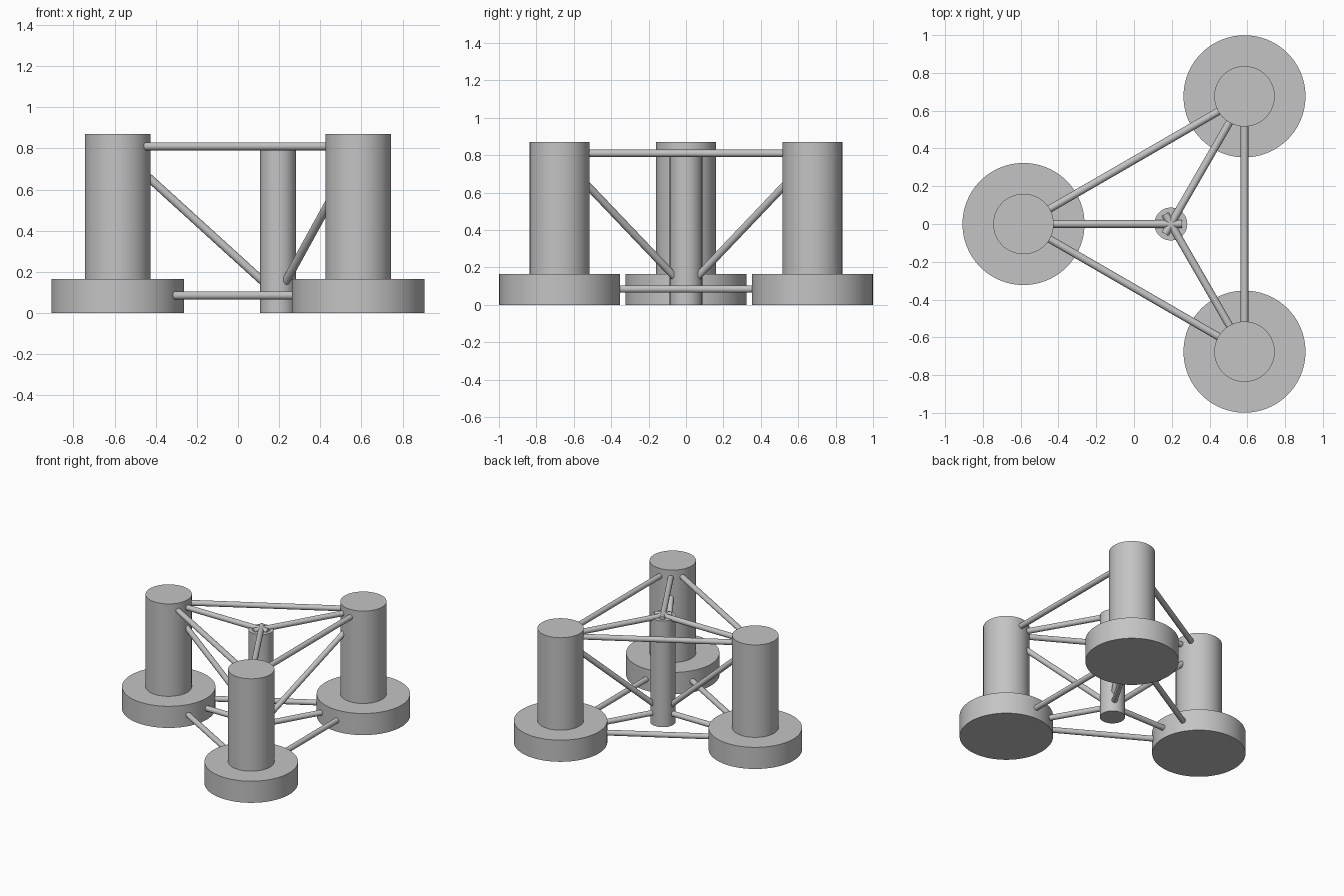
import bpy
from mathutils import Vector

cube = bpy.data.objects.get("Cube")
if cube:
    bpy.data.objects.remove(cube, do_unlink=True)

steel = bpy.data.materials.new("grey steel")
steel.use_nodes = True
GREY = (0.55, 0.55, 0.55, 1)
steel.diffuse_color = GREY
steel.node_tree.nodes["Principled BSDF"].inputs["Base Color"].default_value = GREY

PAD_R, PAD_H = 0.323, 0.165
COL_R, COL_H = 0.16, 0.87
HUB_R, PIPE_R = 0.087, 0.02
LOW_Z, TOP_Z = 0.085, 0.81
HUB = Vector((0.195, 0, 0))
CORNERS = {
    "right": Vector((-0.585, 0, 0)),
    "front_left": Vector((0.585, -0.676, 0)),
    "back_left": Vector((0.585, 0.676, 0)),
}


def rod(name, start, end, radius, sides=64):
    """Closed cylinder running from start to end."""
    axis = end - start
    bpy.ops.mesh.primitive_cylinder_add(
        vertices=sides, radius=radius, depth=axis.length,
        location=(start + end) / 2,
        rotation=axis.to_track_quat('Z', 'Y').to_euler())
    ob = bpy.context.object
    ob.name = name
    ob.data.materials.append(steel)
    bpy.ops.object.shade_smooth_by_angle()
    return ob


def brace(name, a, ra, za, b, rb, zb):
    """Pipe between the walls of two upright cylinders, its ends sunk in."""
    along = (b - a).normalized()
    start = a + along * ra + Vector((0, 0, za))
    end = b - along * rb + Vector((0, 0, zb))
    sink = (end - start).normalized() * 0.03
    rod(name, start - sink, end + sink, PIPE_R, 32)


def up(point, z):
    return point + Vector((0, 0, z))


# Central column
rod("central_column", HUB, up(HUB, TOP_Z), HUB_R)

for side, c in CORNERS.items():
    # Outer column standing on its wide pad
    rod(side + "_pad", c, up(c, PAD_H), PAD_R, 96)
    rod(side + "_column", up(c, PAD_H), up(c, COL_H), COL_R)
    # Spokes and diagonal to the central column
    brace(side + "_upper_spoke", HUB, -0.03, TOP_Z, c, COL_R, TOP_Z)
    brace(side + "_lower_spoke", HUB, HUB_R, LOW_Z, c, PAD_R, LOW_Z)
    brace(side + "_diagonal", HUB, HUB_R, 0.165, c, COL_R, 0.65)

# Upper and lower braces round the triangle
names = list(CORNERS)
for i, first in enumerate(names):
    second = names[(i + 1) % len(names)]
    a, b = CORNERS[first], CORNERS[second]
    label = first + "_to_" + second
    brace(label + "_upper_brace", a, COL_R, TOP_Z, b, COL_R, TOP_Z)
    brace(label + "_lower_brace", a, PAD_R, LOW_Z, b, PAD_R, LOW_Z)
